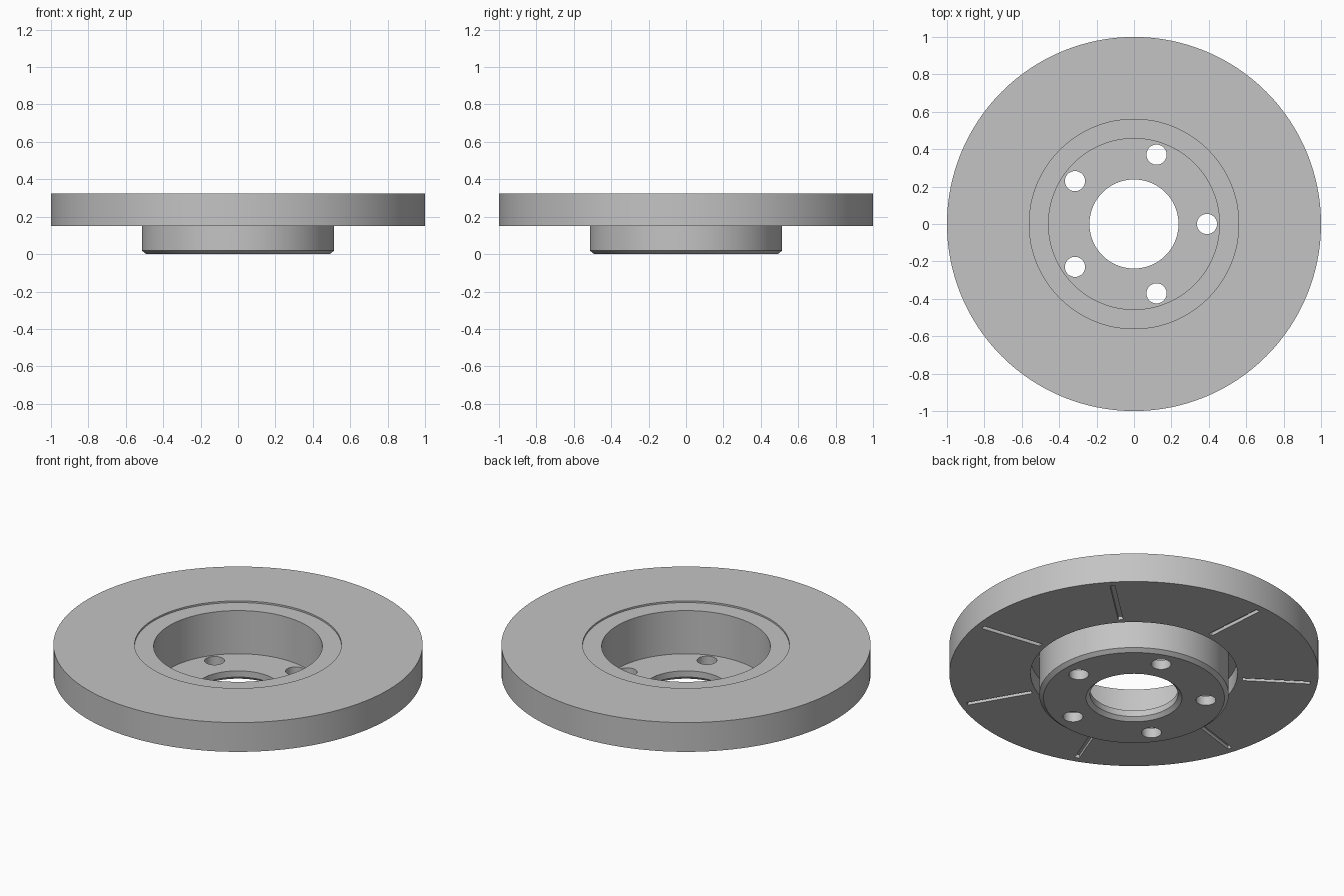
import bpy, bmesh
from math import cos, sin, pi, radians
from mathutils import Matrix, Vector

cube = bpy.data.objects.get("Cube")
if cube:
    bpy.data.objects.remove(cube, do_unlink=True)

SEGMENTS = 128
BOTTOM, TOP = 0.15, 0.325      # friction ring faces
FLOOR = 0.057                  # hat floor thickness

steel = bpy.data.materials.new("steel_grey")
steel.use_nodes = True
grey = (0.55, 0.55, 0.55, 1)
steel.diffuse_color = grey
steel.node_tree.nodes["Principled BSDF"].inputs["Base Color"].default_value = grey


def make_object(name, bm):
    bmesh.ops.recalc_face_normals(bm, faces=bm.faces)
    mesh = bpy.data.meshes.new(name)
    bm.to_mesh(mesh)
    bm.free()
    obj = bpy.data.objects.new(name, mesh)
    bpy.context.collection.objects.link(obj)
    mesh.materials.append(steel)
    return obj


def lathe(name, profile):
    """Revolve a closed (radius, height) outline about z."""
    bm = bmesh.new()
    rings = []
    for i in range(SEGMENTS):
        a = 2 * pi * i / SEGMENTS
        rings.append([bm.verts.new((r * cos(a), r * sin(a), z)) for r, z in profile])
    n = len(profile)
    for i, ring in enumerate(rings):
        after = rings[(i + 1) % SEGMENTS]
        for j in range(n):
            k = (j + 1) % n
            bm.faces.new((ring[j], after[j], after[k], ring[k]))
    return make_object(name, bm)


# Disc and hat as one turned outline, from the bore outward
rotor = lathe("brake_disc", [
    (0.26, 0), (0.49, 0), (0.513, 0.018),          # hat underside and chamfer
    (0.513, 0.25), (0.56, 0.25), (0.56, BOTTOM),   # relief groove behind the ring
    (1, BOTTOM), (1, TOP), (0.56, TOP),            # friction ring
    (0.56, TOP - 0.01), (0.457, TOP - 0.01),       # shallow inner step
    (0.457, FLOOR), (0.238, FLOOR), (0.238, 0.02),  # hat interior and bore
])

# Cutter: five bolt holes and seven radial slots
bm = bmesh.new()
for i in range(5):
    turn = Matrix.Rotation(2 * pi * i / 5, 4, "Z")
    bmesh.ops.create_cone(bm, cap_ends=True, segments=32, radius1=0.054,
                          radius2=0.054, depth=0.2,
                          matrix=turn @ Matrix.Translation((0.39, 0, FLOOR / 2)))
for i in range(7):
    turn = Matrix.Rotation(radians(43) + 2 * pi * i / 7, 4, "Z")
    bmesh.ops.create_cube(bm, size=1, matrix=turn @ Matrix.LocRotScale(
        Vector((0.775, 0, BOTTOM)), None, Vector((0.37, 0.026, 0.04))))
cutter = make_object("hole_and_slot_cutter", bm)
cutter.hide_render = True

cut = rotor.modifiers.new("holes_and_slots", "BOOLEAN")
cut.operation = "DIFFERENCE"
cut.solver = "EXACT"
cut.object = cutter

bpy.ops.object.select_all(action="DESELECT")
rotor.select_set(True)
bpy.context.view_layer.objects.active = rotor
bpy.ops.object.modifier_apply(modifier=cut.name)
bpy.data.objects.remove(cutter, do_unlink=True)
bpy.ops.object.shade_smooth_by_angle(angle=radians(30))
